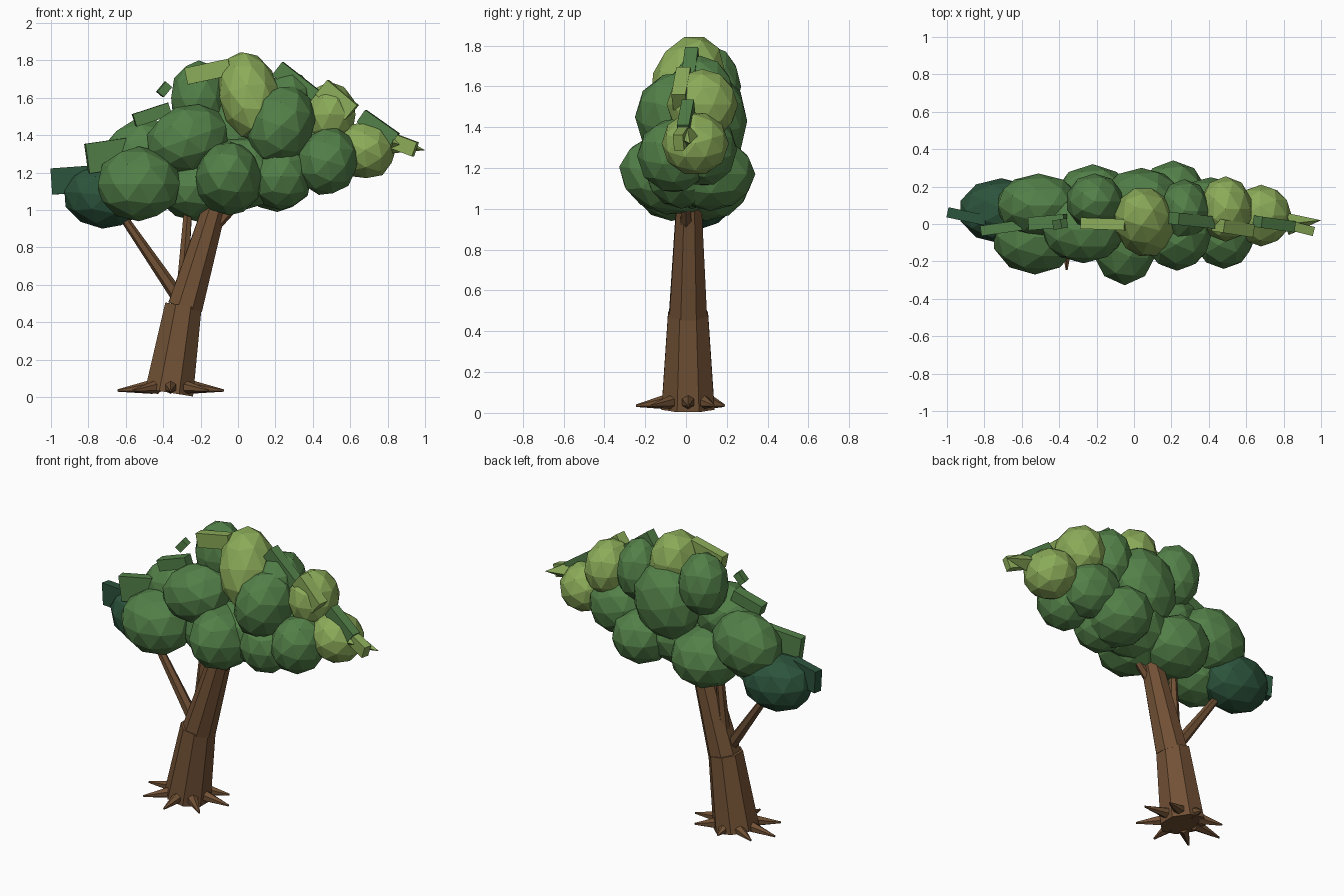
import bpy
from math import radians, cos, sin, pi
from mathutils import Vector, Matrix


def material(name, rgb):
    m = bpy.data.materials.new(name)
    m.diffuse_color = (*rgb, 1)
    return m


BARK = material("bark", (0.165, 0.082, 0.035))
DARK = material("dark_leaf", (0.025, 0.088, 0.045))
MID = material("mid_leaf", (0.085, 0.215, 0.065))
LIGHT = material("light_leaf", (0.26, 0.41, 0.1))


def finish(name, mat):
    ob = bpy.context.object
    ob.name = name
    ob.data.materials.append(mat)
    return ob


def limb(name, a, b, r1, r2, sides=8, mat=BARK, spin=0):
    """Tapered faceted limb from a to b."""
    a, b = Vector(a), Vector(b)
    bpy.ops.mesh.primitive_cone_add(vertices=sides, radius1=r1, radius2=r2,
                                    depth=(b - a).length, location=(a + b) / 2)
    ob = finish(name, mat)
    ob.data.transform(Matrix.Rotation(radians(spin), 4, 'Z'))
    ob.rotation_euler = (b - a).to_track_quat('Z', 'Y').to_euler()
    return ob


def blob(name, loc, size, mat, lean=0, tilt=0):
    """Low-poly leaf clump."""
    bpy.ops.mesh.primitive_ico_sphere_add(subdivisions=2, radius=1, location=loc,
                                          rotation=(radians(lean), radians(tilt), 0))
    finish(name, mat).scale = size


def slab(name, loc, size, tilt, turn, mat):
    """Flat leaf block along the crown's outline."""
    bpy.ops.mesh.primitive_cube_add(size=1, location=loc,
                                    rotation=(0, radians(tilt), radians(turn)))
    finish(name, mat).scale = size


# Trunk and branches
limb("lower_trunk", (-0.368, 0.01, 0.024), (-0.292, 0.01, 0.49), 0.14, 0.106, spin=22.5)
limb("upper_trunk", (-0.283, 0.01, 0.48), (-0.10, 0.015, 1.10), 0.10, 0.062, spin=22.5)
limb("left_branch", (-0.31, 0.0, 0.52), (-0.66, 0.03, 1.03), 0.038, 0.02, 6)
limb("middle_branch", (-0.30, 0.02, 0.55), (-0.26, 0.04, 1.10), 0.035, 0.022, 6)
limb("right_branch", (-0.16, 0.0, 0.88), (0.06, 0.0, 1.10), 0.035, 0.02, 6)

# Root spikes in a star
for i in range(8):
    t = 2 * pi * i / 8
    c, s = cos(t), sin(t)
    reach = 0.255 if s < 0 else 0.18
    limb("root", (-0.36 + 0.10 * c, 0.01 + 0.10 * s, 0.055),
         (-0.36 + 0.285 * c, 0.01 + reach * s, 0.035), 0.038, 0.006, 6)

# Leaf clumps: location, radii, material, lean, tilt
for loc, size, mat, lean, tilt in [
    ((-0.71, 0.07, 1.08), (0.23, 0.175, 0.18), DARK, 0, 5),
    ((-0.53, -0.07, 1.14), (0.23, 0.20, 0.20), MID, 0, 0),
    ((-0.51, 0.10, 1.28), (0.23, 0.17, 0.205), MID, 0, -15),
    ((-0.22, 0.10, 1.13), (0.22, 0.22, 0.19), MID, 0, 0),
    ((-0.27, -0.03, 1.38), (0.23, 0.18, 0.18), MID, 0, -20),
    ((-0.21, 0.12, 1.60), (0.155, 0.15, 0.20), MID, 0, 0),
    ((-0.05, -0.07, 1.17), (0.185, 0.26, 0.20), MID, -8, 0),
    ((0.06, 0.01, 1.61), (0.165, 0.18, 0.25), LIGHT, -18, -12),
    ((0.04, 0.13, 1.43), (0.22, 0.17, 0.25), MID, 0, 15),
    ((0.23, -0.05, 1.45), (0.18, 0.20, 0.225), MID, 0, 20),
    ((0.21, 0.12, 1.17), (0.19, 0.22, 0.18), MID, 0, 0),
    ((0.23, -0.02, 1.18), (0.17, 0.18, 0.18), MID, 0, 0),
    ((0.03, 0.03, 1.20), (0.24, 0.20, 0.20), MID, 0, 0),
    ((0.27, 0.07, 1.55), (0.14, 0.17, 0.20), MID, 0, 0),
    ((0.48, -0.06, 1.26), (0.165, 0.18, 0.185), MID, 0, 15),
    ((0.41, 0.09, 1.29), (0.20, 0.16, 0.18), MID, 0, 15),
    ((0.49, 0.08, 1.51), (0.145, 0.175, 0.175), LIGHT, 0, 0),
    ((0.68, 0.045, 1.32), (0.165, 0.165, 0.155), LIGHT, 0, 25),
]:
    blob("leaf_clump", loc, size, mat, lean, tilt)

# Leaf blocks: location, size, tilt, turn, material
for loc, size, tilt, turn, mat in [
    ((-0.89, 0.04, 1.16), (0.21, 0.055, 0.14), -4, -12, DARK),
    ((-0.70, -0.02, 1.29), (0.22, 0.055, 0.16), -8, 8, MID),
    ((-0.46, 0.01, 1.51), (0.20, 0.07, 0.07), -18, 5, MID),
    ((-0.16, 0.0, 1.74), (0.24, 0.06, 0.09), -12, -2, LIGHT),
    ((0.31, 0.02, 1.68), (0.25, 0.065, 0.09), 38, -6, MID),
    ((0.53, -0.02, 1.59), (0.21, 0.07, 0.10), 40, -9, LIGHT),
    ((0.75, 0.0, 1.44), (0.22, 0.06, 0.08), 35, -8, MID),
    ((0.88, -0.02, 1.35), (0.15, 0.05, 0.08), 20, -14, LIGHT),
]:
    slab("leaf_block", loc, size, tilt, turn, mat)

# Pointed leaf tip at the right end and the loose leaf at upper left
limb("leaf_tip", (0.82, 0.0, 1.36), (1.0, 0.02, 1.32), 0.06, 0.0, 4, LIGHT)
slab("loose_leaf", (-0.395, 0.0, 1.645), (0.045, 0.05, 0.07), 40, 10, MID)
